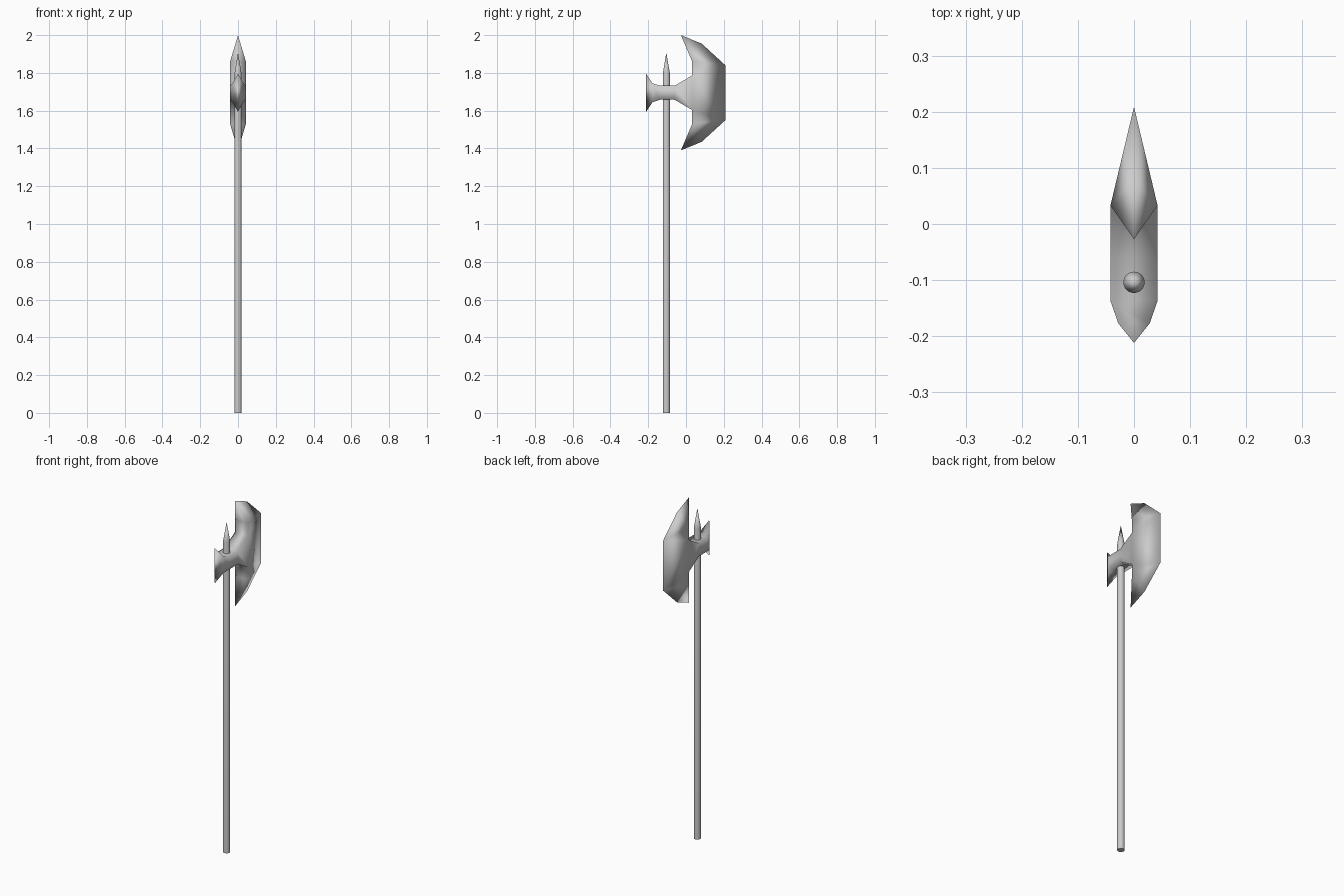
import bpy, bmesh, math

if "Cube" in bpy.data.objects:
    bpy.data.objects.remove(bpy.data.objects["Cube"])

MID = 1.695      # height of the axe head's centre line
SHAFT_Y = -0.104


def make_object(name, bm, smooth_angle):
    bmesh.ops.remove_doubles(bm, verts=bm.verts, dist=1e-5)
    bmesh.ops.recalc_face_normals(bm, faces=bm.faces)
    mesh = bpy.data.meshes.new(name)
    bm.to_mesh(mesh)
    bm.free()
    ob = bpy.data.objects.new(name, mesh)
    bpy.context.collection.objects.link(ob)
    bpy.context.view_layer.objects.active = ob
    ob.select_set(True)
    bpy.ops.object.shade_smooth_by_angle(angle=math.radians(smooth_angle))
    ob.select_set(False)
    return ob


# Shaft with pointed top, lathed from a profile
bm = bmesh.new()
n = 24
rings = []
for r, z in [(0.019, 0.0), (0.019, 1.795)]:
    rings.append([bm.verts.new((r * math.cos(2 * math.pi * i / n),
                                SHAFT_Y + r * math.sin(2 * math.pi * i / n), z))
                  for i in range(n)])
tip = bm.verts.new((0, SHAFT_Y, 1.907))
bm.faces.new(rings[0])
for i in range(n):
    j = (i + 1) % n
    bm.faces.new((rings[0][i], rings[0][j], rings[1][j], rings[1][i]))
    bm.faces.new((rings[1][i], rings[1][j], tip))
make_object("shaft", bm, 40)

# Axe head: inner outline (half width x, y, half height), back spike to horn root
inner = [(0, -0.212, 0.102), (0.028, -0.177, 0.050), (0.042, -0.137, 0.037),
         (0.042, -0.060, 0.037), (0.042, 0.033, 0.092), (0.042, 0.033, 0.165)]
horn, shoulder, edge = (0, -0.027, 0.305), (0, 0.083, 0.260), (0, 0.209, 0.145)

bm = bmesh.new()


def face(*pts):
    """Add a face, skipping corners that coincide."""
    pts = list(dict.fromkeys(pts))
    if len(pts) > 2:
        bm.faces.new([bm.verts.new(p) for p in pts])


def at(p, sx, sz):
    return (p[0] * sx if p[0] else 0.0, p[1], MID + sz * p[2])


for sx in (1, -1):
    # cheeks: strips between upper and lower outline
    for a, b in list(zip(inner[:4], inner[1:5])) + [(inner[4], edge)]:
        face(at(a, sx, 1), at(b, sx, 1), at(b, sx, -1), at(a, sx, -1))
    # bevelled blade flanks up to the horns
    for sz in (1, -1):
        for tri in ((inner[4], edge, inner[5]), (inner[5], edge, shoulder),
                    (inner[5], shoulder, horn)):
            face(*[at(p, sx, sz) for p in tri])
# top and bottom of the neck and back of the horns
for sz in (1, -1):
    chain = inner + [horn]
    for a, b in zip(chain, chain[1:]):
        face(at(a, 1, sz), at(b, 1, sz), at(b, -1, sz), at(a, -1, sz))
make_object("axe_head", bm, 180)
